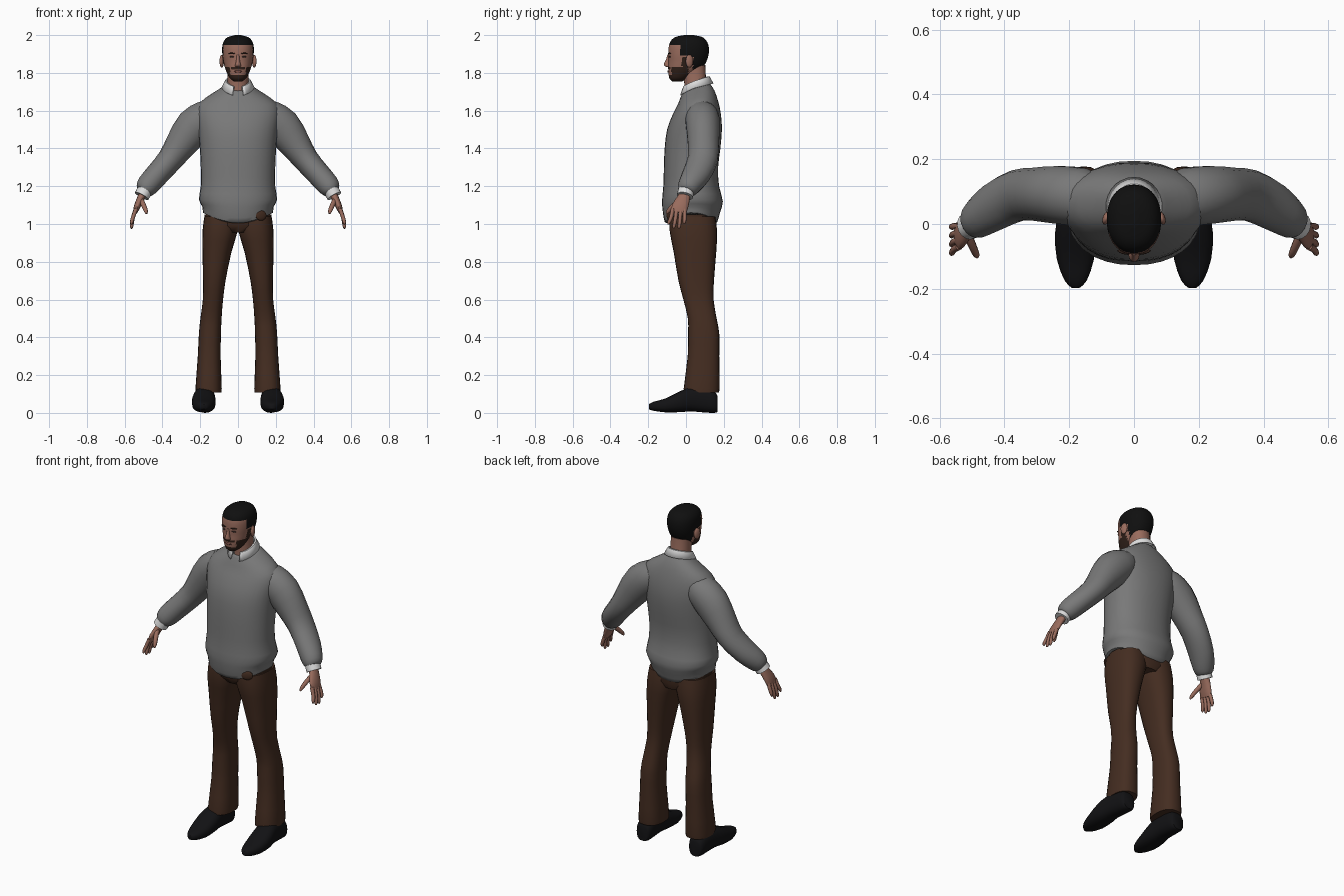
import bpy, bmesh, math
from mathutils import Vector

if "Cube" in bpy.data.objects:
    bpy.data.objects.remove(bpy.data.objects["Cube"])


def material(name, rgb):
    m = bpy.data.materials.new(name)
    m.diffuse_color = (*rgb, 1)
    m.use_nodes = True
    m.node_tree.nodes["Principled BSDF"].inputs["Base Color"].default_value = m.diffuse_color
    return m


WOOL = material("grey wool", (0.19, 0.19, 0.19))
BROWN = material("brown cloth", (0.058, 0.026, 0.015))
SKIN = material("skin", (0.32, 0.15, 0.11))
HAIR = material("black hair", (0.005, 0.005, 0.005))
BEARD = material("dark brown beard", (0.03, 0.015, 0.01))
WHITE = material("white shirt", (0.72, 0.72, 0.72))
LEATHER = material("black leather", (0.006, 0.006, 0.007))
LIP = material("lip", (0.2, 0.075, 0.06))
EYE = material("dark eye", (0.05, 0.03, 0.025))


def smooth_rows(rows, k=3):
    """Spline interpolation between rows of profile numbers."""
    out = []
    for i in range(len(rows) - 1):
        a, b = rows[max(i - 1, 0)], rows[i]
        c, d = rows[i + 1], rows[min(i + 2, len(rows) - 1)]
        for j in range(k):
            t = j / k
            out.append([0.5 * (2 * q + (r - p) * t + (2 * p - 5 * q + 4 * r - s) * t * t
                               + (3 * q - p - 3 * r + s) * t ** 3)
                        for p, q, r, s in zip(a, b, c, d)])
    return out + [list(rows[-1])]


def oval(n, p=2.0):
    """Unit superellipse."""
    pts = []
    for i in range(n):
        a = 2 * math.pi * i / n
        c, s = math.cos(a), math.sin(a)
        pts.append((math.copysign(abs(c) ** (2 / p), c), math.copysign(abs(s) ** (2 / p), s)))
    return pts


def finish(name, bm, mats, rule=None, angle=50):
    bmesh.ops.recalc_face_normals(bm, faces=bm.faces)
    me = bpy.data.meshes.new(name)
    bm.to_mesh(me)
    bm.free()
    ob = bpy.data.objects.new(name, me)
    bpy.context.collection.objects.link(ob)
    for m in mats:
        me.materials.append(m)
    if rule:
        for f in me.polygons:
            f.material_index = rule(f.center)
    bpy.ops.object.select_all(action='DESELECT')
    ob.select_set(True)
    bpy.context.view_layer.objects.active = ob
    bpy.ops.object.shade_smooth_by_angle(angle=math.radians(angle))
    return ob


def loft(name, rings, mats, rule=None, caps=True):
    bm = bmesh.new()
    vs = [[bm.verts.new(p) for p in r] for r in rings]
    n = len(vs[0])
    for a, b in zip(vs, vs[1:]):
        for i in range(n):
            bm.faces.new((a[i], a[(i + 1) % n], b[(i + 1) % n], b[i]))
    if caps:
        bm.faces.new(vs[0])
        bm.faces.new(vs[-1])
    return finish(name, bm, mats, rule)


def level_ring(x0, x1, y0, y1, z, tilt=0, sag=0, n=24, p=2.2):
    """Horizontal ring; tilt raises the back, sag raises the sides."""
    cx, cy, rx, ry = (x0 + x1) / 2, (y0 + y1) / 2, (x1 - x0) / 2, (y1 - y0) / 2
    return [(cx + rx * c, cy + ry * s, z + tilt * ry * s + sag * c * c) for c, s in oval(n, p)]


def tube(name, rows, mat, side=1, n=16, k=3):
    """Rows are x, y, z, in-plane radius, depth radius."""
    rows = smooth_rows(rows, k)
    cs = [Vector(r[:3]) for r in rows]
    rings = []
    for i, r in enumerate(rows):
        t = (cs[min(i + 1, len(cs) - 1)] - cs[max(i - 1, 0)]).normalized()
        v = (Vector((0, 1, 0)) - t * t.y).normalized()
        u = v.cross(t)
        pts = [cs[i] + u * r[3] * c + v * r[4] * s for c, s in oval(n)]
        rings.append([(q.x * side, q.y, q.z) for q in pts])
    return loft(name, rings, [mat])


def blob(name, loc, size, mat, turn=0):
    bm = bmesh.new()
    bmesh.ops.create_uvsphere(bm, u_segments=14, v_segments=8, radius=1)
    for v in bm.verts:
        v.co = Vector(a * b for a, b in zip(v.co, size))
    ob = finish(name, bm, [mat])
    ob.location = loc
    ob.rotation_euler.z = turn
    return ob


# Sweater body: half width, front, back, height, tilt, sag
body = [(.165, -.09, .15, 1.005, 0, .05), (.185, -.112, .165, 1.01, 0, .05),
        (.188, -.122, .18, 1.06, 0, .03), (.207, -.127, .195, 1.12, 0, .01),
        (.197, -.12, .175, 1.2, 0, 0), (.197, -.117, .17, 1.3, 0, 0),
        (.202, -.113, .182, 1.4, 0, 0), (.212, -.1, .19, 1.5, 0, 0),
        (.222, -.07, .185, 1.58, 0, 0), (.205, -.045, .17, 1.64, .1, 0),
        (.135, -.028, .15, 1.69, .2, 0), (.075, -.012, .125, 1.725, .3, 0)]
loft("sweater_body", [level_ring(-w, w, f, b, z, t, s, 32)
                      for w, f, b, z, t, s in smooth_rows(body, 2)], [WOOL])
blob("hem_gap_patch", (.122, -.087, 1.045), (.032, .009, .027), BROWN, .45)

# Trousers: seat and legs (inner x, outer x, front, back, height)
seat = [(-.1, .1, -.06, .15, .955), (-.17, .17, -.085, .162, .99), (-.178, .178, -.09, .16, 1.05)]
loft("trouser_seat", [level_ring(*r) for r in seat], [BROWN])
leg = [(.0, .178, -.085, .155, 1.04), (.003, .188, -.086, .165, .96),
       (.035, .188, -.065, .16, .85), (.066, .185, -.04, .148, .7),
       (.079, .186, -.014, .146, .6), (.087, .199, .01, .162, .5),
       (.09, .207, .011, .176, .42), (.092, .213, .009, .176, .3),
       (.086, .225, -.012, .178, .13), (.09, .222, -.008, .172, .108)]
# Shoe: y, centre x, half width, sole, height
shoe = [(-.197, .18, .012, .02, .045), (-.175, .18, .034, .012, .058),
        (-.11, .181, .057, .003, .076), (-.03, .181, .063, .004, .115),
        (.03, .178, .056, .008, .138), (.1, .175, .05, .002, .135),
        (.15, .174, .046, .0, .115), (.166, .174, .036, .004, .09)]

for s, tag in ((1, "left"), (-1, "right")):
    loft(tag + "_trouser_leg",
         [[(x * s, y, z) for x, y, z in level_ring(*r, p=2.4)] for r in smooth_rows(leg, 2)], [BROWN])
    loft(tag + "_shoe",
         [[(s * (cx + w * c), y, (a + b) / 2 + (b - a) / 2 * q) for c, q in oval(20, 2.5)]
          for y, cx, w, a, b in smooth_rows(shoe, 2)], [LEATHER])
    # Sleeve with a loose fold above the cuff
    tube(tag + "_sleeve",
         [(.1, .083, 1.615, .05, .06), (.155, .084, 1.575, .088, .088), (.232, .09, 1.515, .1, .09),
          (.3, .092, 1.425, .084, .083), (.36, .088, 1.34, .068, .08),
          (.428, .055, 1.262, .063, .075), (.475, .02, 1.208, .06, .062),
          (.493, .004, 1.182, .05, .052), (.5, -.001, 1.172, .038, .042)], WOOL, s, 18, 2)
    tube(tag + "_shirt_cuff", [(.488, .004, 1.188, .04, .044), (.51, -.006, 1.148, .041, .043)],
         WHITE, s, 16, 1)
    # Hand: palm, four fingers, thumb
    tube(tag + "_palm", [(.5, -.002, 1.165, .022, .028), (.518, -.015, 1.13, .019, .036),
                         (.535, -.032, 1.09, .017, .044), (.545, -.04, 1.06, .011, .04)], SKIN, s, 14, 2)
    for i, tip in enumerate((.998, .978, .976, 1.0)):
        y = -.07 + .021 * i
        tube(f"{tag}_finger_{i + 1}",
             [(.54, y, 1.08, .011, .011), (.556, y - .009 + .003 * i, 1.035, .0105, .0105),
              (.563, y - .02 + .006 * i, tip + .012, .009, .009),
              (.563, y - .023 + .006 * i, tip, .004, .004)], SKIN, s, 8, 2)
    tube(tag + "_thumb", [(.515, -.03, 1.13, .014, .014), (.5, -.065, 1.1, .013, .013),
                          (.488, -.092, 1.07, .011, .011), (.484, -.102, 1.055, .005, .005)],
         SKIN, s, 8, 2)
    # Ear, eye and brow
    blob(tag + "_ear", (s * .086, .018, 1.862), (.011, .021, .034), SKIN, s * .3)
    blob(tag + "_eye", (s * .033, -.0865, 1.885), (.013, .005, .0045), EYE, s * .3)
    blob(tag + "_eyebrow", (s * .034, -.0875, 1.903), (.019, .005, .004), BEARD, s * .3)

# Neck and head
loft("neck", [level_ring(-w, w, f, b, z, .2) for w, f, b, z in
              ((.062, -.01, .118, 1.69), (.055, -.008, .106, 1.75), (.055, -.02, .102, 1.83))], [SKIN])


def head_colour(c):
    """0 skin, 1 hair, 2 beard."""
    x, y, z = abs(c.x), c.y, c.z
    if z > 1.948 or (y > -.035 and z > 1.895) or (y > .035 and z > 1.81):
        return 1
    if y < .012 and (z < 1.786 or (x > .042 and z < 1.828) or (y > -.022 and z < 1.88)):
        return 2
    if y < -.05 and x < .036 and 1.818 < z < 1.827:
        return 2
    return 0


head = [(.022, -.074, -.02, 1.755), (.043, -.088, .01, 1.771), (.059, -.093, .05, 1.8),
        (.07, -.094, .088, 1.83), (.077, -.093, .108, 1.86), (.083, -.094, .12, 1.9),
        (.083, -.091, .12, 1.94), (.074, -.08, .108, 1.97), (.052, -.055, .085, 1.99),
        (.015, -.01, .04, 2.0)]
loft("head", [level_ring(-w, w, f, b, z, n=48) for w, f, b, z in smooth_rows(head, 5)],
     [SKIN, HAIR, BEARD], head_colour)
nose = [(.007, -.098, -.08, 1.897), (.009, -.106, -.08, 1.87), (.014, -.117, -.08, 1.847),
        (.017, -.112, -.08, 1.836), (.011, -.1, -.08, 1.83)]
loft("nose", [level_ring(-w, w, f, b, z, n=12, p=2) for w, f, b, z in smooth_rows(nose, 2)], [SKIN])
blob("mouth", (0, -.0925, 1.807), (.022, .006, .006), LIP)

# Shirt collar: folded strip, open at the front with two points
bm = bmesh.new()
cols = []
for i in range(25):
    a = math.radians(-90 + 20 + 320 * i / 24)
    c, q = math.cos(a), math.sin(a)
    point = max(0, abs(i - 12) / 12 - .6) / .4
    cols.append([bm.verts.new((r * c, .053 + r * q * 1.06, z + .022 * q - drop * point))
                 for r, z, drop in ((.059, 1.715, .01), (.06, 1.758, .01),
                                    (.066, 1.758, .01), (.085 - .003 * point, 1.722, .02))])
for a, b in zip(cols, cols[1:]):
    for j in range(3):
        bm.faces.new((a[j], b[j], b[j + 1], a[j + 1]))
collar = finish("shirt_collar", bm, [WHITE])
solid = collar.modifiers.new("thickness", 'SOLIDIFY')
solid.thickness = .005
solid.offset = 0
